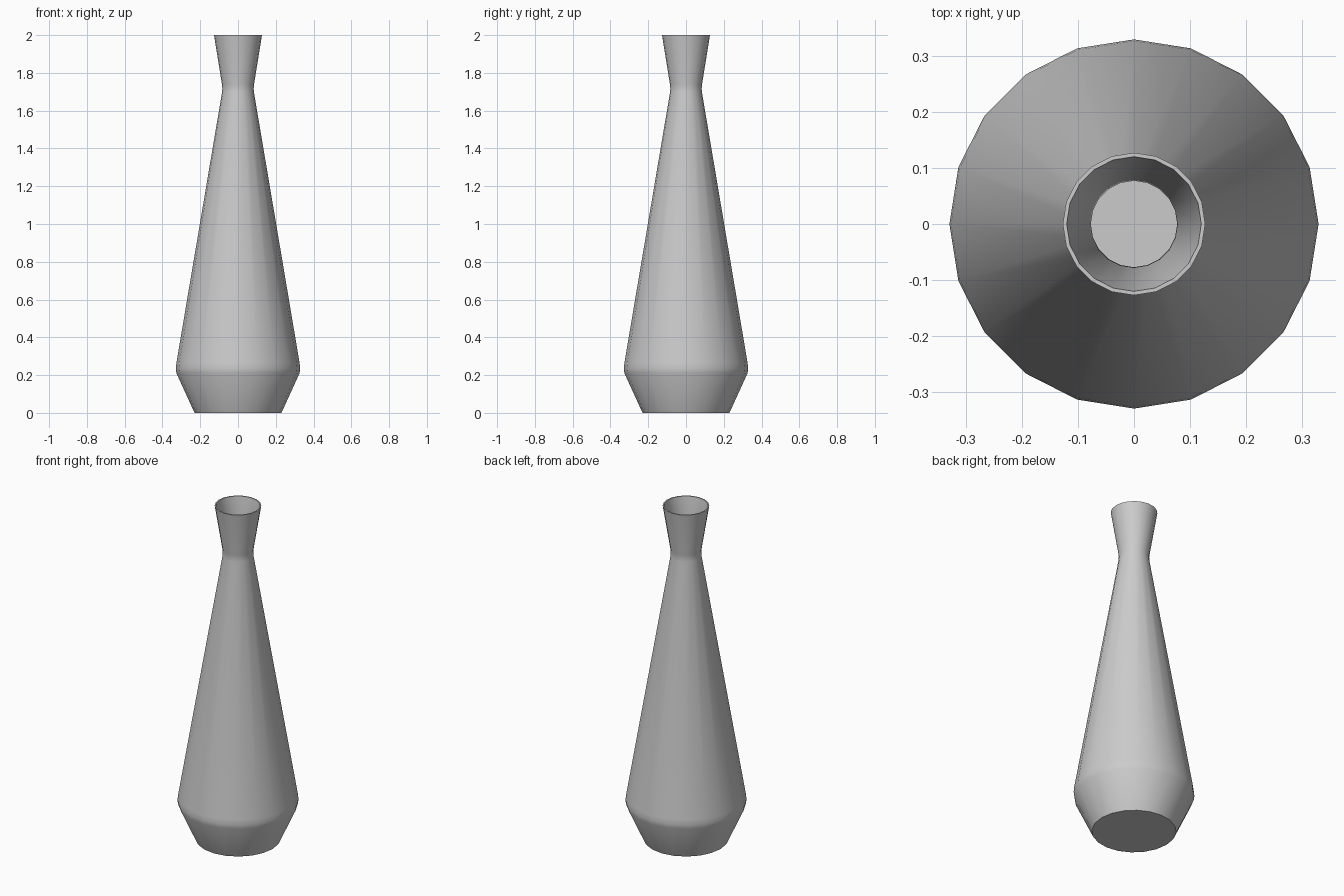
import bpy, bmesh, math

if "Cube" in bpy.data.objects:
    bpy.data.objects.remove(bpy.data.objects["Cube"])

SIDES = 20

# Profile (radius, height): outside from foot to rim, then inside back down
outer = [(0.23, 0.0), (0.326, 0.21), (0.329, 0.235), (0.326, 0.265),
         (0.084, 1.70), (0.083, 1.72), (0.085, 1.74), (0.127, 2.0)]
inner = [(0.12, 2.0), (0.077, 1.72), (0.322, 0.235), (0.226, 0.008)]


def lathe(name, profile):
    bm = bmesh.new()
    rings = []
    for r, z in profile:
        rings.append([bm.verts.new((r * math.cos(2 * math.pi * i / SIDES),
                                    r * math.sin(2 * math.pi * i / SIDES), z))
                      for i in range(SIDES)])
    for a, b in zip(rings, rings[1:]):
        for i in range(SIDES):
            j = (i + 1) % SIDES
            bm.faces.new((a[i], a[j], b[j], b[i]))
    # Underside and inner floor
    bm.faces.new(rings[0][::-1])
    bm.faces.new(rings[-1])
    bmesh.ops.recalc_face_normals(bm, faces=bm.faces)
    mesh = bpy.data.meshes.new(name)
    bm.to_mesh(mesh)
    bm.free()
    obj = bpy.data.objects.new(name, mesh)
    bpy.context.collection.objects.link(obj)
    return obj


# Hollow vase with a flared neck
vase = lathe("vase", outer + inner)
bpy.context.view_layer.objects.active = vase
vase.select_set(True)
bpy.ops.object.shade_smooth_by_angle(angle=math.radians(40))
